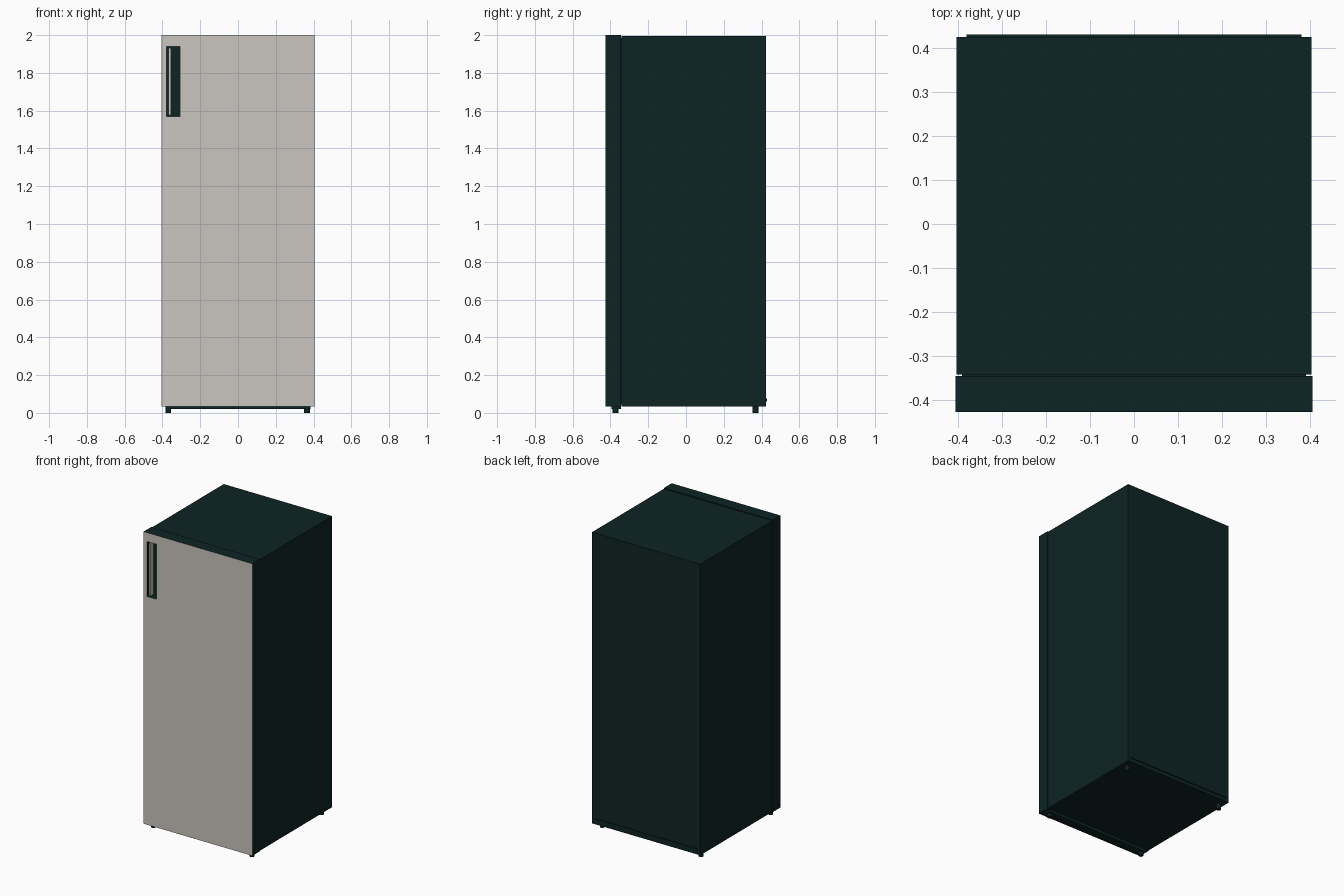
import bpy
import bmesh
from mathutils import Vector

cube = bpy.data.objects.get("Cube")
if cube:
    bpy.data.objects.remove(cube, do_unlink=True)


def make_material(name, rgb):
    mat = bpy.data.materials.new(name)
    mat.use_nodes = True
    colour = (*rgb, 1)
    mat.diffuse_color = colour
    mat.node_tree.nodes["Principled BSDF"].inputs["Base Color"].default_value = colour
    return mat


dark = make_material("dark green black", (0.0042, 0.017, 0.017))
light = make_material("warm light grey", (0.59, 0.56, 0.52))


def finish(bm, name, *mats):
    bmesh.ops.recalc_face_normals(bm, faces=bm.faces)
    mesh = bpy.data.meshes.new(name)
    bm.to_mesh(mesh)
    bm.free()
    for mat in mats:
        mesh.materials.append(mat)
    obj = bpy.data.objects.new(name, mesh)
    bpy.context.collection.objects.link(obj)
    return obj


def box_mesh(lo, hi):
    bm = bmesh.new()
    bmesh.ops.create_cube(bm, size=1)
    lo, hi = Vector(lo), Vector(hi)
    for v in bm.verts:
        v.co = (lo + hi) / 2 + v.co * (hi - lo)
    return bm


def box(name, lo, hi, mat=dark):
    return finish(box_mesh(lo, hi), name, mat)


def cylinder(name, x, y, z0, z1, radius):
    bm = bmesh.new()
    bmesh.ops.create_cone(bm, cap_ends=True, segments=16, radius1=radius,
                          radius2=radius, depth=z1 - z0)
    bmesh.ops.translate(bm, verts=bm.verts, vec=(x, y, (z0 + z1) / 2))
    for f in bm.faces:
        f.smooth = abs(f.normal.z) < 0.5
    obj = finish(bm, name, dark)
    for e in obj.data.edges:
        a, b = (obj.data.vertices[i].co for i in e.vertices)
        e.use_edge_sharp = abs(a.z - b.z) < 0.001


# Cabinet, with the seal that joins it to the door
box("cabinet", (-0.403, -0.341, 0.035), (0.403, 0.424, 1.996))
box("door_seal", (-0.39, -0.35, 0.045), (0.39, -0.335, 1.985))

# Door with a pocket pushed into its front for the handle
front, depth = -0.426, 0.035
x0, x1, z0, z1 = -0.378, -0.308, 1.57, 1.94
bm = box_mesh((-0.405, front, 0.033), (0.405, -0.345, 2))
for axis, values in ((Vector((1, 0, 0)), (x0, x1)), (Vector((0, 0, 1)), (z0, z1))):
    for value in values:
        bmesh.ops.bisect_plane(bm, geom=bm.verts[:] + bm.edges[:] + bm.faces[:],
                               plane_co=axis * value, plane_no=axis)
bm.normal_update()
for f in bm.faces:
    f.material_index = int(f.normal.y < -0.5)
pocket = next(f for f in bm.faces if f.normal.y < -0.5
              and x0 < f.calc_center_median().x < x1
              and z0 < f.calc_center_median().z < z1)
pocket.material_index = 0
bmesh.ops.inset_region(bm, faces=[pocket], thickness=0.0005, depth=0)
bmesh.ops.translate(bm, verts=pocket.verts, vec=(0, depth, 0))
finish(bm, "door", dark, light)

# Upright grip inside the pocket
box("handle_grip", (-0.367, front + 0.002, z0 + 0.008),
    (-0.354, front + depth, z1 - 0.008), light)

# Base rail, rear rail and feet
box("front_base_rail", (-0.385, -0.395, 0.02), (0.385, -0.345, 0.036))
box("rear_rail", (-0.38, 0.42, 0.06), (0.38, 0.43, 0.075))
for side, x in (("right", -0.37), ("left", 0.365)):
    for end, y in (("front", -0.373), ("rear", 0.368)):
        cylinder(f"{end}_{side}_foot", x, y, 0, 0.036, 0.015)
